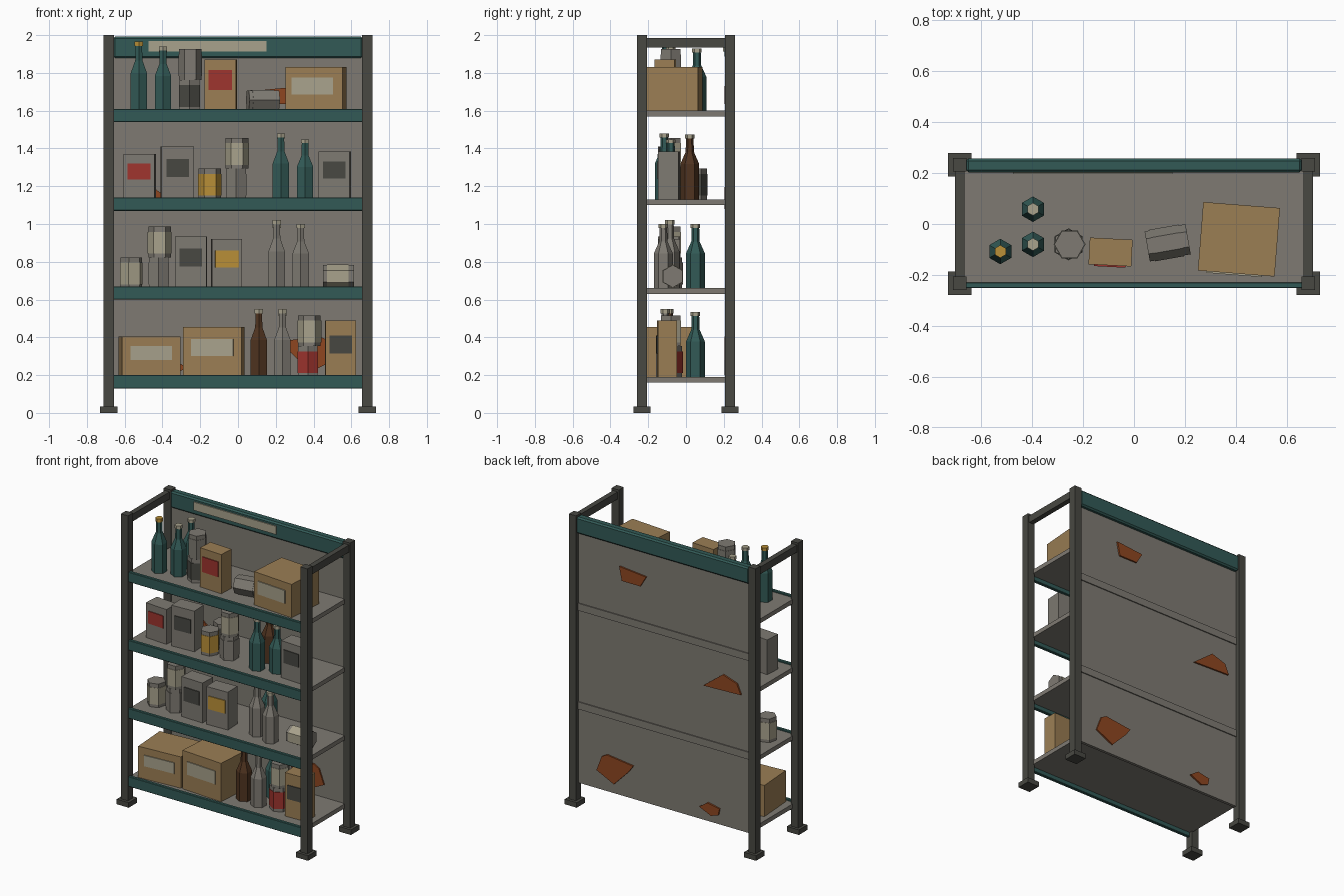
import bpy, bmesh, math
from mathutils import Matrix

if "Cube" in bpy.data.objects:
    bpy.data.objects.remove(bpy.data.objects["Cube"])


def lin(c):
    c /= 255
    return c / 12.92 if c <= 0.04045 else ((c + 0.055) / 1.055) ** 2.4


def mat(name, r, g, b):
    m = bpy.data.materials.new(name)
    m.diffuse_color = (lin(r), lin(g), lin(b), 1)
    m.use_nodes = True
    m.node_tree.nodes["Principled BSDF"].inputs["Base Color"].default_value = m.diffuse_color
    return m


FRAME = mat("dark_metal", 72, 72, 66)
TEAL = mat("teal", 50, 90, 86)
GREY = mat("warm_grey", 126, 122, 114)
CREAM = mat("cream", 168, 162, 140)
CARD = mat("cardboard", 155, 126, 84)
RED = mat("red", 158, 52, 46)
YELLOW = mat("yellow", 186, 144, 56)
BROWN = mat("brown_glass", 80, 52, 32)
RUST = mat("rust", 142, 70, 32)


def finish(name, bm, mats):
    bmesh.ops.recalc_face_normals(bm, faces=bm.faces)
    me = bpy.data.meshes.new(name)
    bm.to_mesh(me)
    bm.free()
    for m in mats:
        me.materials.append(m)
    ob = bpy.data.objects.new(name, me)
    bpy.context.collection.objects.link(ob)
    return ob


def add_box(bm, x0, x1, y0, y1, z0, z1, index=0):
    m = Matrix.Translation(((x0 + x1) / 2, (y0 + y1) / 2, (z0 + z1) / 2)) @ \
        Matrix.Diagonal((x1 - x0, y1 - y0, z1 - z0, 1))
    vs = bmesh.ops.create_cube(bm, size=1, matrix=m)["verts"]
    for f in {f for v in vs for f in v.link_faces}:
        f.material_index = index


def box(name, mtl, *dims, bevel=0):
    bm = bmesh.new()
    add_box(bm, *dims)
    if bevel:
        bmesh.ops.bevel(bm, geom=bm.edges[:], offset=bevel, segments=1, affect='EDGES')
    return finish(name, bm, [mtl])


def lathe(name, rings, mats, loc, turn=0, sides=6):
    """rings: (radius, z, material index of the band above)"""
    bm = bmesh.new()
    loops = []
    for r, z, _ in rings:
        loops.append([bm.verts.new((r * math.cos(math.tau * i / sides + turn),
                                    r * math.sin(math.tau * i / sides + turn), z))
                      for i in range(sides)])
    for k in range(len(rings) - 1):
        a, b = loops[k], loops[k + 1]
        for i in range(sides):
            j = (i + 1) % sides
            bm.faces.new((a[i], a[j], b[j], b[i])).material_index = rings[k][2]
    bm.faces.new(loops[0][::-1]).material_index = rings[0][2]
    bm.faces.new(loops[-1]).material_index = rings[-1][2]
    ob = finish(name, bm, mats)
    ob.location = loc
    return ob


def bottle(name, mtl, x, y, z, h=0.35, cap=CREAM, turn=math.pi / 6):
    s = h / 0.35
    rings = [(.05, 0, 0), (.05, .19 * s, 0), (.022, .255 * s, 0), (.02, .328 * s, 1),
             (.025, .328 * s, 1), (.025, h, 1)]
    lathe(name, rings, [mtl, cap], (x, y, z), turn)


def can(name, label, x, y, z, turn=0.0, h=0.163):
    rings = [(.06, 0, 0), (.06, .02, 1), (.063, .02, 1), (.063, .135, 1),
             (.06, .135, 0), (.06, h, 0)]
    return lathe(name, rings, [GREY, label], (x, y, z), turn)


def carton(name, mtl, label, x, y, z, w, d, h, rot, lw, l0, l1, dx=0):
    """box with a thin label plate on its front"""
    bm = bmesh.new()
    add_box(bm, -w / 2, w / 2, -d / 2, d / 2, 0, h)
    add_box(bm, dx - lw / 2, dx + lw / 2, -d / 2 - .006, -d / 2 + .002, l0, l1, 1)
    ob = finish(name, bm, [mtl, label])
    ob.location = (x, y, z)
    ob.rotation_euler.z = math.radians(rot)


# posts, feet and top side rails
for sx, side in ((-1, "left"), (1, "right")):
    for sy, end in ((-1, "front"), (1, "back")):
        x, y = sx * .684, sy * .233
        box(f"{end}_{side}_post", FRAME, x - .027, x + .027, y - .027, y + .027, 0, 2)
        box(f"{end}_{side}_foot", FRAME, x - .046, x + .046, y - .046, y + .046, 0, .035)
    box(f"{side}_top_rail", FRAME, sx * .684 - .018, sx * .684 + .018, -.21, .21, 1.935, 1.985)

# shelves with front lips
SHELF = [.19, .66, 1.13, 1.60]
for i, z in enumerate(SHELF):
    box(f"shelf_{i + 1}", GREY, -.668, .668, -.235, .22, z - .03, z)
    box(f"shelf_lip_{i + 1}", TEAL, -.66, .66, -.252, -.229, z - .06, z + .01, bevel=.003)

# back panel with seams, header and blank header plate
box("back_panel", GREY, -.665, .665, .212, .232, .15, 1.9)
for i, z in enumerate((.685, 1.365)):
    box(f"back_seam_{i + 1}", GREY, -.66, .66, .228, .239, z - .025, z + .025)
box("header", TEAL, -.66, .66, .203, .258, 1.878, 1.992, bevel=.01)
box("header_plate", CREAM, -.475, .152, .196, .205, 1.913, 1.97)

# rust patches, showing through both sides of the panel
PATCHES = [
    [(.34, 1.73), (.135, 1.71), (.18, 1.635), (.32, 1.635)],
    [(-.30, 1.08), (-.45, 1.195), (-.557, 1.16), (-.588, 1.09)],
    [(.513, .28), (.474, .383), (.435, .405), (.234, .38), (.272, .327), (.381, .216)],
    [(-.27, .237), (-.332, .28), (-.425, .262), (-.415, .216), (-.36, .197)],
]
for i, pts in enumerate(PATCHES):
    bm = bmesh.new()
    f = bm.faces.new([bm.verts.new((x, .203, z)) for x, z in pts])
    ext = bmesh.ops.extrude_face_region(bm, geom=[f], use_keep_orig=True)["geom"]
    bmesh.ops.translate(bm, vec=(0, .04, 0),
                        verts=[v for v in ext if isinstance(v, bmesh.types.BMVert)])
    finish(f"rust_patch_{i + 1}", bm, [RUST])

P = math.pi / 6
# bottom shelf goods
z = SHELF[0]
carton("wide_box", CARD, CREAM, -.468, -.07, z, .31, .26, .215, 4, .22, .09, .165)
carton("tall_wide_box", CARD, CREAM, -.128, -.07, z, .31, .26, .265, -4, .225, .11, .2)
bottle("brown_bottle_low", BROWN, .11, -.09, z, .36)
bottle("grey_bottle_low", GREY, .235, -.11, z, .36)
bottle("teal_bottle_low", TEAL, .235, .05, z, .345)
can("red_can", RED, .37, -.08, z, P)
can("cream_can_low", CREAM, .378, -.08, z + .163)
carton("narrow_carton", CARD, FRAME, .542, -.10, z, .16, .10, .30, 2, .12, .125, .22)

# second shelf goods
z = SHELF[1]
can("cream_can_left", CREAM, -.565, -.08, z, .3)
can("grey_can_left", GREY, -.42, -.08, z, P)
can("cream_can_stacked", CREAM, -.415, -.08, z + .163)
carton("grey_carton_dark_label", GREY, FRAME, -.248, -.09, z, .165, .11, .275, -2, .12, .115, .21)
carton("grey_carton_yellow_label", GREY, YELLOW, -.06, -.09, z, .16, .11, .26, 2, .125, .11, .2)
bottle("grey_bottle_a", GREY, .205, -.085, z, .36)
bottle("grey_bottle_b", GREY, .332, -.12, z, .34)
bottle("teal_bottle_behind", TEAL, .205, .05, z, .34)
lying = can("lying_cream_can", CREAM, .45, -.07, z + .056, 0)
lying.rotation_euler = (0, math.pi / 2, 0)
lying.rotation_euler.x = 0
lying.location.z = z + .063

# third shelf goods
z = SHELF[2]
carton("grey_carton_red_label", GREY, RED, -.52, -.09, z, .165, .11, .24, -4, .12, .105, .19)
carton("grey_carton_mid", GREY, FRAME, -.322, -.09, z, .17, .11, .28, 3, .12, .12, .215)
can("yellow_can", YELLOW, -.15, -.09, z, .05)
can("dark_can_behind", FRAME, -.15, .05, z, P)
can("grey_can_mid", GREY, -.01, -.08, z, P)
can("cream_can_mid", CREAM, -.005, -.08, z + .163)
bottle("teal_bottle_a", TEAL, .227, -.115, z, .35)
bottle("teal_bottle_b", TEAL, .355, -.08, z, .318)
bottle("brown_bottle_behind", BROWN, .227, .02, z, .345)
carton("grey_carton_right", GREY, FRAME, .512, -.09, z, .165, .11, .255, -3, .12, .11, .2)

# top shelf goods
z = SHELF[3]
bottle("teal_bottle_yellow_cap", TEAL, -.525, -.108, z, .365, YELLOW)
bottle("teal_bottle_front", TEAL, -.397, -.08, z, .34)
bottle("teal_bottle_back", TEAL, -.397, .058, z, .33)
can("dark_can", FRAME, -.257, -.08, z, P)
can("grey_can_top", GREY, -.253, -.08, z + .163)
carton("carton_red_label", CARD, RED, -.092, -.11, z, .168, .105, .27, -3, .125, .11, .215)
lying = can("lying_grey_can", GREY, .052, -.088, z + .056, P)
lying.rotation_euler = (0, math.pi / 2, math.radians(10))
carton("big_box", CARD, CREAM, .412, -.06, z, .302, .27, .23, -4.5, .22, .085, .175, -.008)
